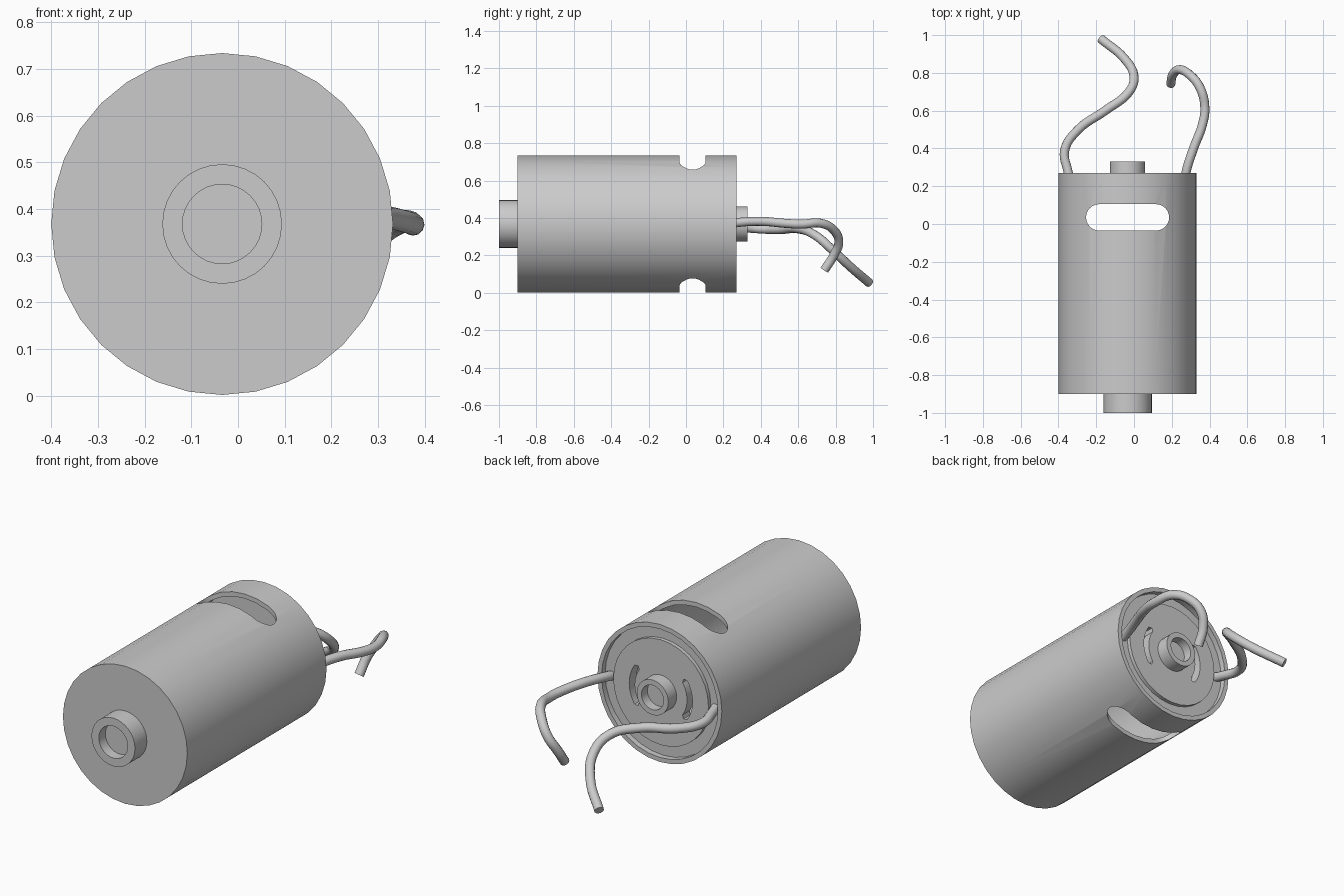
import bpy, bmesh
from math import sin, cos, pi, radians
from mathutils import Vector

if "Cube" in bpy.data.objects:
    bpy.data.objects.remove(bpy.data.objects["Cube"])

CX, CZ = -0.034, 0.368      # main axis runs along y


def finish(ob, angle=30):
    bpy.ops.object.select_all(action='DESELECT')
    ob.select_set(True)
    bpy.context.view_layer.objects.active = ob
    bpy.ops.object.shade_smooth_by_angle(angle=radians(angle))


def to_object(name, bm):
    bmesh.ops.recalc_face_normals(bm, faces=bm.faces)
    me = bpy.data.meshes.new(name)
    bm.to_mesh(me)
    bm.free()
    ob = bpy.data.objects.new(name, me)
    bpy.context.collection.objects.link(ob)
    return ob


def lathe(name, profile, sides=32):
    """Revolve (radius, y) points about the main axis; ends lie on the axis."""
    bm = bmesh.new()
    verts = [bm.verts.new((CX, y, CZ + r)) for r, y in profile]
    edges = [bm.edges.new(p) for p in zip(verts, verts[1:])]
    bmesh.ops.spin(bm, geom=verts + edges, cent=(CX, 0, CZ), axis=(0, 1, 0),
                   angle=2 * pi, steps=sides)
    bmesh.ops.remove_doubles(bm, verts=bm.verts, dist=1e-4)
    return to_object(name, bm)


def prism(name, points, direction):
    bm = bmesh.new()
    face = bm.faces.new([bm.verts.new(p) for p in points])
    ext = bmesh.ops.extrude_face_region(bm, geom=[face], use_keep_orig=True)
    moved = [g for g in ext['geom'] if isinstance(g, bmesh.types.BMVert)]
    bmesh.ops.translate(bm, verts=moved, vec=Vector(direction))
    return to_object(name, bm)


def cut(ob, cutter):
    cutter.hide_render = True
    mod = ob.modifiers.new("cut", 'BOOLEAN')
    mod.operation, mod.solver, mod.object = 'DIFFERENCE', 'EXACT', cutter
    bpy.context.view_layer.objects.active = ob
    bpy.ops.object.modifier_apply(modifier=mod.name)
    bpy.data.objects.remove(cutter)


# Hollow can with front plate and bored front boss
can = lathe("motor_can", [
    (0, -0.945), (0.085, -0.945), (0.085, -1), (0.128, -1), (0.128, -0.9),
    (0.366, -0.9), (0.366, 0.27), (0.342, 0.27), (0.342, -0.87), (0, -0.87)])

# Rounded vent through top and bottom of the can
r, half = 0.07, 0.15
vent = []
for side, start in ((1, -pi / 2), (-1, pi / 2)):
    for i in range(13):
        a = start + pi * i / 12
        vent.append((CX + side * half + r * cos(a), 0.035 + r * sin(a), -0.2))
cut(can, prism("vent_cutter", vent, (0, 0, 1.2)))
finish(can)

# Recessed rear cap with raised disc and bored rear boss
cap = lathe("rear_cap", [
    (0, 0.20), (0.342, 0.20), (0.342, 0.24), (0.28, 0.24), (0.28, 0.26),
    (0.093, 0.26), (0.093, 0.33), (0.065, 0.33), (0.065, 0.28), (0, 0.28)])

# Curved slots either side of the rear boss
for side in (-1, 1):
    mid, w, span = 0.17, 0.016, radians(34)
    arc = [-span + 2 * span * i / 12 for i in range(13)]
    pts = [((mid + w) * cos(a), (mid + w) * sin(a)) for a in arc]
    pts += [(mid * cos(span + 0.08), mid * sin(span + 0.08))]
    pts += [((mid - w) * cos(a), (mid - w) * sin(a)) for a in reversed(arc)]
    pts += [(mid * cos(span + 0.08), -mid * sin(span + 0.08))]
    cut(cap, prism("slot_cutter",
                   [(CX + side * x, 0.15, CZ + z) for x, z in pts], (0, 0.2, 0)))
finish(cap)


# Lead wires
def wire(name, points):
    cu = bpy.data.curves.new(name, 'CURVE')
    cu.dimensions = '3D'
    cu.bevel_depth, cu.bevel_resolution = 0.024, 4
    cu.use_fill_caps, cu.resolution_u = True, 6
    sp = cu.splines.new('BEZIER')
    sp.bezier_points.add(len(points) - 1)
    for bp, p in zip(sp.bezier_points, points):
        bp.co = p
        bp.handle_left_type = bp.handle_right_type = 'AUTO'
    ob = bpy.data.objects.new(name, cu)
    bpy.context.collection.objects.link(ob)
    bpy.ops.object.select_all(action='DESELECT')
    ob.select_set(True)
    bpy.context.view_layer.objects.active = ob
    bpy.ops.object.convert(target='MESH')
    finish(bpy.context.view_layer.objects.active, 40)


wire("wire_left", [
    (-0.335, 0.22, 0.36), (-0.35, 0.28, 0.352), (-0.367, 0.39, 0.342),
    (-0.295, 0.5, 0.338), (-0.153, 0.6, 0.342), (-0.03, 0.695, 0.305),
    (0.0, 0.78, 0.232), (-0.05, 0.875, 0.143), (-0.175, 0.98, 0.053)])
wire("wire_right", [
    (0.268, 0.22, 0.365), (0.277, 0.28, 0.376), (0.317, 0.405, 0.382),
    (0.362, 0.525, 0.372), (0.375, 0.615, 0.367), (0.35, 0.72, 0.372),
    (0.295, 0.79, 0.335), (0.24, 0.817, 0.27), (0.205, 0.79, 0.2),
    (0.195, 0.74, 0.122)])
